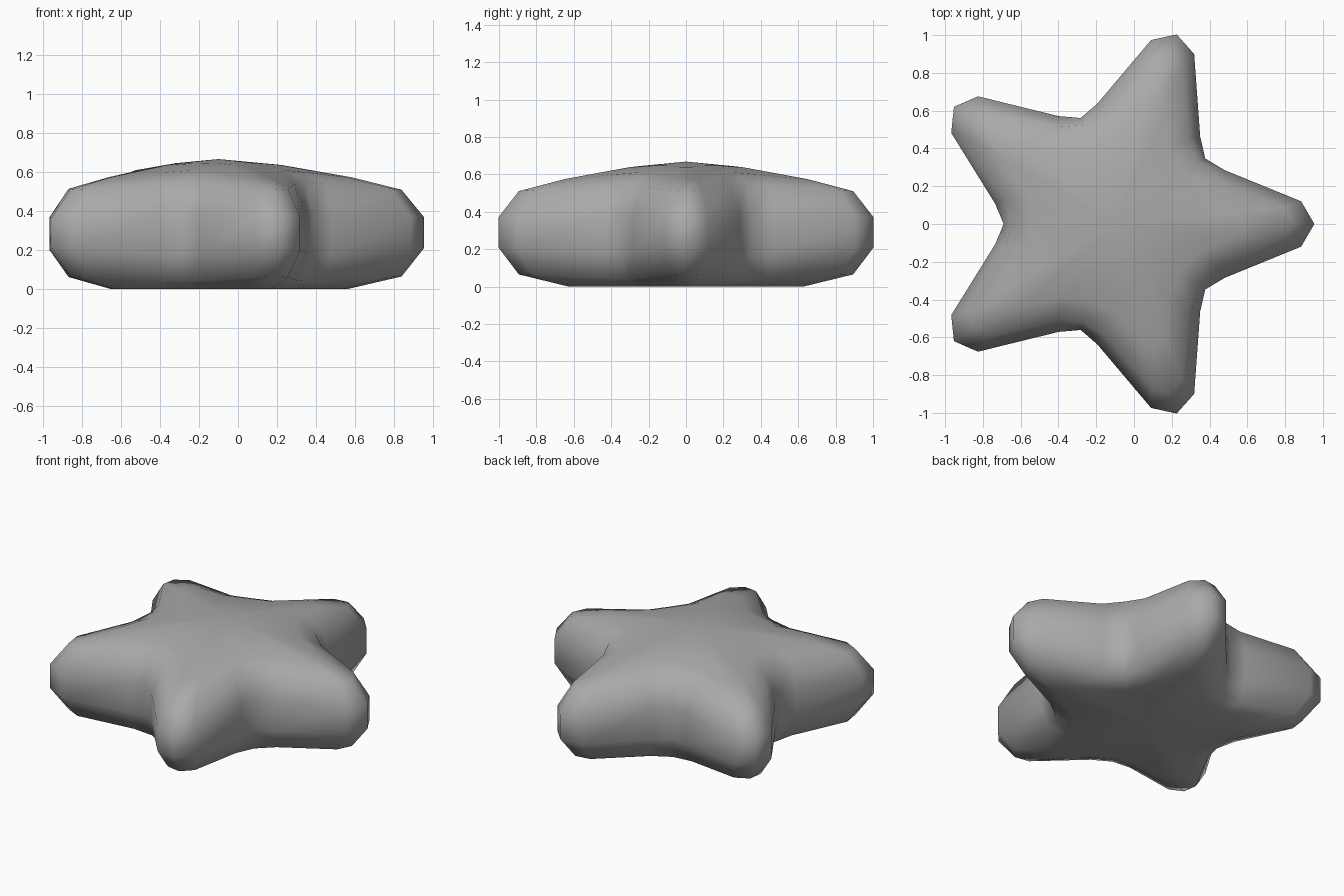
import bpy, bmesh
from math import sin, cos, radians, pi
from mathutils import Matrix, Vector

cube = bpy.data.objects.get("Cube")
if cube:
    bpy.data.objects.remove(cube)

ARMS = 5
CENTRE_X = -0.1

mat = bpy.data.materials.new("plain grey")
mat.use_nodes = True
GREY = (0.4, 0.4, 0.4, 1)
mat.diffuse_color = GREY
mat.node_tree.nodes["Principled BSDF"].inputs["Base Color"].default_value = GREY


def ring(bm, tip, side, shoulder, valley):
    """One closed star outline; points are (along arm, across arm, height)."""
    a = pi / ARMS
    r, z = valley
    mirrored = lambda p: (p[0], -p[1], p[2])
    arm = [mirrored(shoulder), mirrored(side), (tip[0], 0, tip[1]),
           side, shoulder, (r * cos(a), r * sin(a), z)]
    verts = []
    for i in range(ARMS):
        turn = Matrix.Rotation(2 * a * i, 3, 'Z')
        for p in arm:
            verts.append(bm.verts.new(turn @ Vector(p) + Vector((CENTRE_X, 0, 0))))
    return verts


def bridge(bm, low, high):
    n = len(low)
    for i in range(n):
        j = (i + 1) % n
        bm.faces.new((low[i], low[j], high[j], high[i]))


bm = bmesh.new()

# Star outlines from the flat underside up to the domed top
rings = [
    ring(bm, (0.66, 0), (0.63, 0.07, 0), (0.46, 0.17, 0), (0.44, 0)),
    ring(bm, (0.94, 0.065), (0.89, 0.085, 0.062), (0.55, 0.24, 0.045), (0.55, 0.04)),
    ring(bm, (1.055, 0.21), (0.985, 0.12, 0.2), (0.578, 0.286, 0.18), (0.59, 0.18)),
    ring(bm, (1.055, 0.37), (0.985, 0.12, 0.37), (0.578, 0.286, 0.38), (0.59, 0.39)),
    ring(bm, (0.94, 0.51), (0.89, 0.085, 0.515), (0.55, 0.235, 0.54), (0.55, 0.555)),
    ring(bm, (0.68, 0.575), (0.65, 0.065, 0.575), (0.45, 0.15, 0.6), (0.43, 0.61)),
    ring(bm, (0.32, 0.638), (0.31, 0.03, 0.638), (0.23, 0.07, 0.645), (0.22, 0.647)),
]
for low, high in zip(rings, rings[1:]):
    bridge(bm, low, high)

# Close the dome and the underside with fans
for loop, z in ((rings[-1], 0.668), (rings[0], 0)):
    hub = bm.verts.new((CENTRE_X, 0, z))
    for i, v in enumerate(loop):
        bm.faces.new((v, loop[(i + 1) % len(loop)], hub))

bmesh.ops.recalc_face_normals(bm, faces=bm.faces)
for f in bm.faces:
    f.smooth = True

mesh = bpy.data.meshes.new("star_body")
bm.to_mesh(mesh)
bm.free()
mesh.materials.append(mat)
star = bpy.data.objects.new("star_body", mesh)
bpy.context.collection.objects.link(star)
